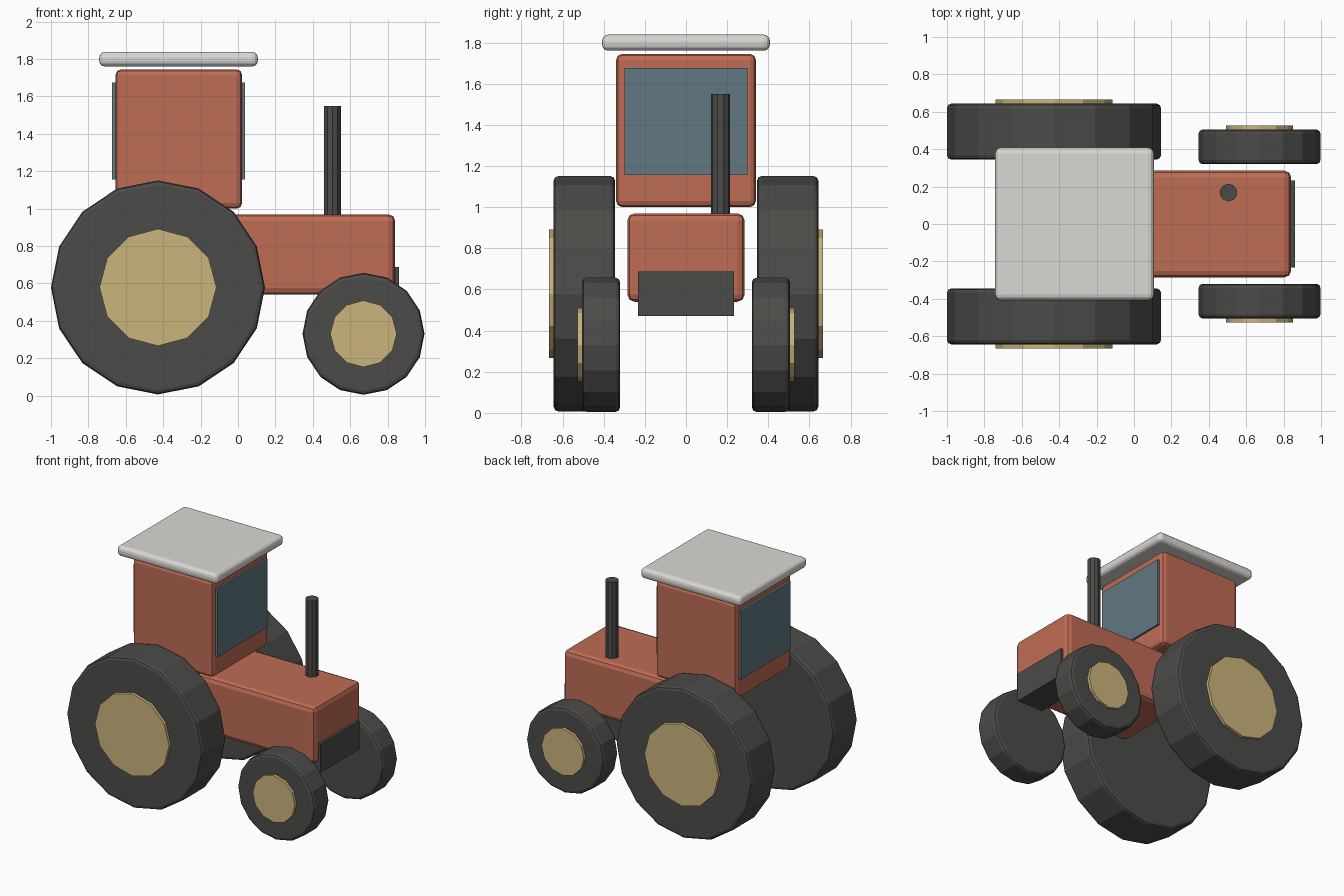
import bpy, bmesh
from mathutils import Matrix, Vector

if "Cube" in bpy.data.objects:
    bpy.data.objects.remove(bpy.data.objects["Cube"])


def material(name, rgb):
    m = bpy.data.materials.new(name)
    m.diffuse_color = (*rgb, 1)
    m.use_nodes = True
    m.node_tree.nodes["Principled BSDF"].inputs["Base Color"].default_value = m.diffuse_color
    return m


RED = material("red_paint", (0.52, 0.15, 0.09))
DARK = material("dark_rubber", (0.07, 0.07, 0.065))
TAN = material("tan_hub", (0.60, 0.46, 0.20))
GLASS = material("glass", (0.12, 0.19, 0.22))
PALE = material("pale_roof", (0.70, 0.69, 0.66))


def finish(name, bm, mat, bevel, segments):
    me = bpy.data.meshes.new(name)
    bm.to_mesh(me)
    bm.free()
    me.materials.append(mat)
    ob = bpy.data.objects.new(name, me)
    bpy.context.collection.objects.link(ob)
    if bevel:
        mod = ob.modifiers.new("bevel", 'BEVEL')
        mod.width, mod.segments = bevel, segments
        mod.limit_method, mod.angle_limit = 'ANGLE', 0.7
    return ob


def box(name, lo, hi, mat, bevel=0, segments=2):
    lo, hi = Vector(lo), Vector(hi)
    bm = bmesh.new()
    bmesh.ops.create_cube(bm, size=1, matrix=Matrix.Translation((lo + hi) / 2)
                          @ Matrix.Diagonal((*(hi - lo), 1)))
    return finish(name, bm, mat, bevel, segments)


def cylinder(name, centre, radius, depth, sides, mat, axis='Z', bevel=0):
    rot = Matrix.Rotation(1.5707963, 4, 'X') if axis == 'Y' else Matrix()
    bm = bmesh.new()
    bmesh.ops.create_cone(bm, cap_ends=True, segments=sides, radius1=radius,
                          radius2=radius, depth=depth,
                          matrix=Matrix.Translation(centre) @ rot)
    return finish(name, bm, mat, bevel, 2)


# Body: hood, cab and roof
box("hood", (-0.16, -0.285, 0.54), (0.84, 0.285, 0.97), RED, 0.035)
box("cab", (-0.655, -0.34, 1.0), (0.022, 0.34, 1.745), RED, 0.03)
box("roof", (-0.742, -0.408, 1.76), (0.106, 0.408, 1.838), PALE, 0.03, 3)

# Windows at both ends of the cab
box("front_window", (0.0, -0.30, 1.155), (0.037, 0.30, 1.675), GLASS)
box("rear_window", (-0.673, -0.30, 1.155), (-0.635, 0.30, 1.675), GLASS)

# Grille block and exhaust pipe
box("grille", (0.64, -0.233, 0.47), (0.86, 0.233, 0.687), DARK)
cylinder("exhaust", (0.505, 0.168, 1.25), 0.047, 0.60, 10, DARK)

# Wheels: x, z, tyre radius, hub radius, inner y, outer y
for end, x, z, r, hub, y0, y1 in (("rear", -0.428, 0.579, 0.572, 0.313, 0.345, 0.643),
                                  ("front", 0.671, 0.331, 0.326, 0.178, 0.32, 0.505)):
    for side, s in (("left", 1), ("right", -1)):
        cylinder(f"{end}_{side}_tyre", (x, s * (y0 + y1) / 2, z), r, y1 - y0,
                 16, DARK, 'Y', 0.022)
        cylinder(f"{end}_{side}_hub", (x, s * (y1 - 0.02), z), hub, 0.085,
                 12, TAN, 'Y')
